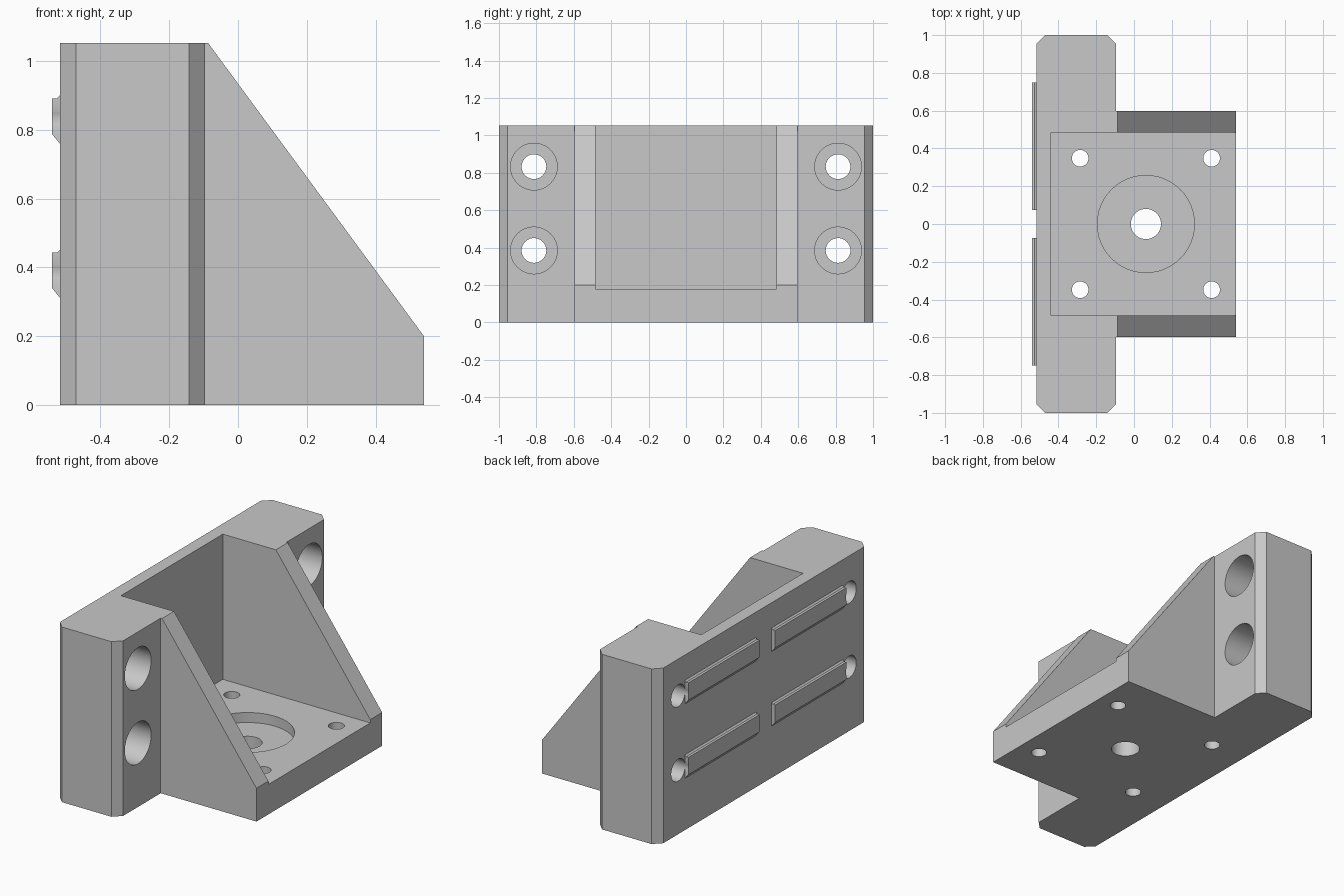
import bpy
import math
from mathutils import Matrix, Vector

cube = bpy.data.objects.get("Cube")
if cube:
    bpy.data.objects.remove(cube, do_unlink=True)

# One plain grey for the whole machined bracket
grey = bpy.data.materials.new("machined grey")
grey.use_nodes = True
colour = (0.58, 0.58, 0.58, 1)
grey.diffuse_color = colour
grey.node_tree.nodes["Principled BSDF"].inputs["Base Color"].default_value = colour

HEIGHT = 1.053
BACK, FACE, TIP = -0.517, -0.096, 0.541   # plate back, plate face, foot end
FLOOR = 0.18
CENTRE = 0.063                            # centre of the mounting pattern
BOLT_Y, BOLT_Z = 0.813, (0.385, 0.833)


def prism(name, profile, axis, start, end):
    """Extrude a closed outline: (x, y) along z, or (x, z) along y."""
    def place(p, t):
        return (p[0], p[1], t) if axis == "z" else (p[0], t, p[1])
    n = len(profile)
    verts = [place(p, t) for t in (start, end) for p in profile]
    faces = [list(range(n))[::-1], list(range(n, 2 * n))]
    faces += [[i, (i + 1) % n, (i + 1) % n + n, i + n] for i in range(n)]
    if axis == "y":
        faces = [f[::-1] for f in faces]
    mesh = bpy.data.meshes.new(name)
    mesh.from_pydata(verts, [], faces)
    mesh.materials.append(grey)
    obj = bpy.data.objects.new(name, mesh)
    bpy.context.collection.objects.link(obj)
    return obj


def box(name, x0, x1, y0, y1, z0, z1):
    return prism(name, [(x0, y0), (x1, y0), (x1, y1), (x0, y1)], "z", z0, z1)


def bore(radius, start, end, x=0, y=0, z=None):
    """Round cutter along z, or along x when a height z is given."""
    ring = [(radius * math.cos(a), radius * math.sin(a))
            for a in (math.tau * i / 48 for i in range(48))]
    obj = prism("bore", ring, "z", start, end)
    if z is None:
        obj.data.transform(Matrix.Translation((x, y, 0)))
    else:
        obj.data.transform(Matrix.Translation((0, y, z)) @ Matrix.Rotation(math.pi / 2, 4, "Y"))
    return obj


def combine(target, tool, operation):
    """Apply a boolean and discard the tool."""
    tool.hide_render = True
    mod = target.modifiers.new("cut", "BOOLEAN")
    mod.operation, mod.solver, mod.object = operation, "EXACT", tool
    bpy.context.view_layer.update()
    graph = bpy.context.evaluated_depsgraph_get()
    mesh = bpy.data.meshes.new_from_object(target.evaluated_get(graph))
    target.modifiers.clear()
    target.data = mesh
    bpy.data.objects.remove(tool, do_unlink=True)


# Upright plate with four chamfered corners
c = 0.046
bracket = prism("bracket_body", [
    (BACK + c, -1), (FACE - c, -1), (FACE, -1 + c), (FACE, 1 - c),
    (FACE - c, 1), (BACK + c, 1), (BACK, 1 - c), (BACK, -1 + c)], "z", 0, HEIGHT)

# Sloping foot block, hollowed to leave two side gussets and a floor
foot = prism("foot", [(-0.3, 0), (TIP, 0), (TIP, 0.2), (-0.087, HEIGHT), (-0.3, HEIGHT)],
             "y", -0.597, 0.597)
combine(bracket, foot, "UNION")
combine(bracket, box("pocket", -0.44, 1, -0.484, 0.484, FLOOR, 2), "DIFFERENCE")

# Floor recess, centre hole and four corner holes
combine(bracket, bore(0.257, FLOOR - 0.06, 0.5, CENTRE), "DIFFERENCE")
combine(bracket, bore(0.08, -0.1, 0.5, CENTRE), "DIFFERENCE")
for sx in (-1, 1):
    for sy in (-1, 1):
        combine(bracket, bore(0.044, -0.1, 0.5, CENTRE + sx * 0.348, sy * 0.348), "DIFFERENCE")

# Counterbored bolt holes and the guide keys on the back
keys = []
for z in BOLT_Z:
    for side, label in ((1, "left"), (-1, "right")):
        y = side * BOLT_Y
        combine(bracket, bore(0.125, -0.37, 0.3, y=y, z=z), "DIFFERENCE")
        combine(bracket, bore(0.066, -0.8, 0.3, y=y, z=z), "DIFFERENCE")
        level = "upper" if z > 0.5 else "lower"
        ends = sorted((side * 0.075, side * 0.75))
        key = prism(f"{level}_{label}_guide_key", [
            (-0.541, z - 0.045), (BACK, z - 0.074), (BACK, z + 0.068),
            (-0.526, z + 0.059), (-0.541, z + 0.059)], "y", *ends)
        combine(key, bore(0.066, -0.8, 0.3, y=y, z=z), "DIFFERENCE")
        keys.append(key)

# Smooth bores, crisp edges
bpy.ops.object.select_all(action="DESELECT")
for obj in [bracket] + keys:
    obj.select_set(True)
bpy.context.view_layer.objects.active = bracket
bpy.ops.object.shade_smooth_by_angle(angle=math.radians(30))
